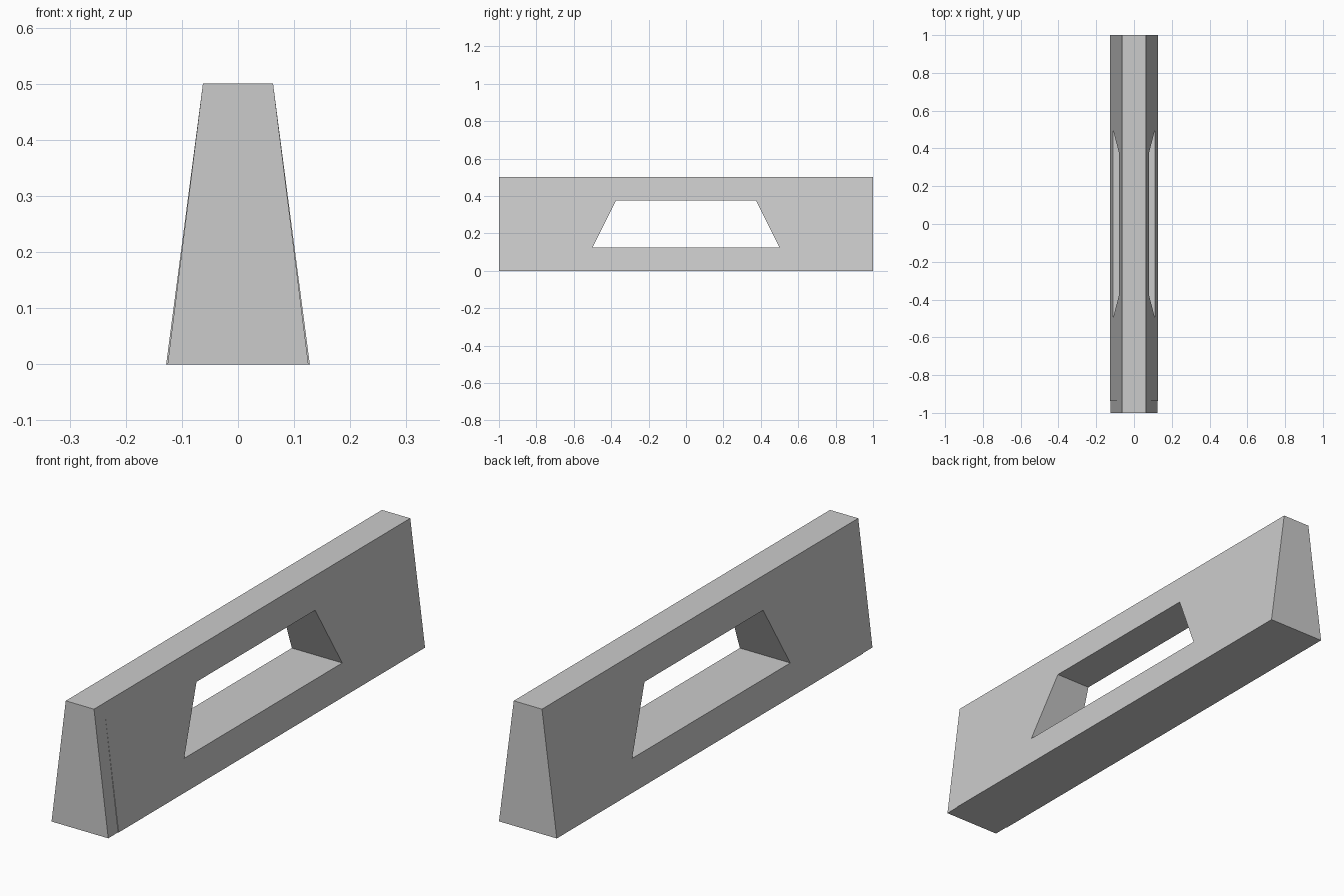
import bpy
import bmesh
from mathutils import Vector

if "Cube" in bpy.data.objects:
    bpy.data.objects.remove(bpy.data.objects["Cube"])


def prism(name, outline, offset):
    """Extrude a planar outline along the offset vector."""
    bm = bmesh.new()
    face = bm.faces.new([bm.verts.new(p) for p in outline])
    ext = bmesh.ops.extrude_face_region(bm, geom=[face], use_keep_orig=True)
    moved = [g for g in ext["geom"] if isinstance(g, bmesh.types.BMVert)]
    bmesh.ops.translate(bm, verts=moved, vec=Vector(offset))
    bmesh.ops.recalc_face_normals(bm, faces=bm.faces)
    mesh = bpy.data.meshes.new(name)
    bm.to_mesh(mesh)
    bm.free()
    obj = bpy.data.objects.new(name, mesh)
    bpy.context.collection.objects.link(obj)
    return obj


def tapered_wall(name, half_base, y0, y1):
    half_top, height = 0.0625, 0.5
    outline = [(-half_base, y0, 0), (half_base, y0, 0),
               (half_top, y0, height), (-half_top, y0, height)]
    return prism(name, outline, (0, y1 - y0, 0))


def boolean(target, tool, operation):
    mod = target.modifiers.new(operation.lower(), 'BOOLEAN')
    mod.operation = operation
    mod.solver = 'EXACT'
    mod.object = tool
    bpy.context.view_layer.objects.active = target
    bpy.ops.object.modifier_apply(modifier=mod.name)
    bpy.data.objects.remove(tool)


# Tapered wall, with a slightly slimmer strip at the front end
wall = tapered_wall("barrier_wall", 0.128, -0.9375, 1.0)
strip = tapered_wall("end_strip", 0.1255, -1.0, -0.8)
boolean(wall, strip, 'UNION')

# Trapezoid window through the middle
window = [(-0.5, -0.5, 0.125), (-0.5, 0.5, 0.125),
          (-0.5, 0.375, 0.375), (-0.5, -0.375, 0.375)]
cutter = prism("window_cutter", window, (1.0, 0, 0))
cutter.hide_render = True
boolean(wall, cutter, 'DIFFERENCE')
